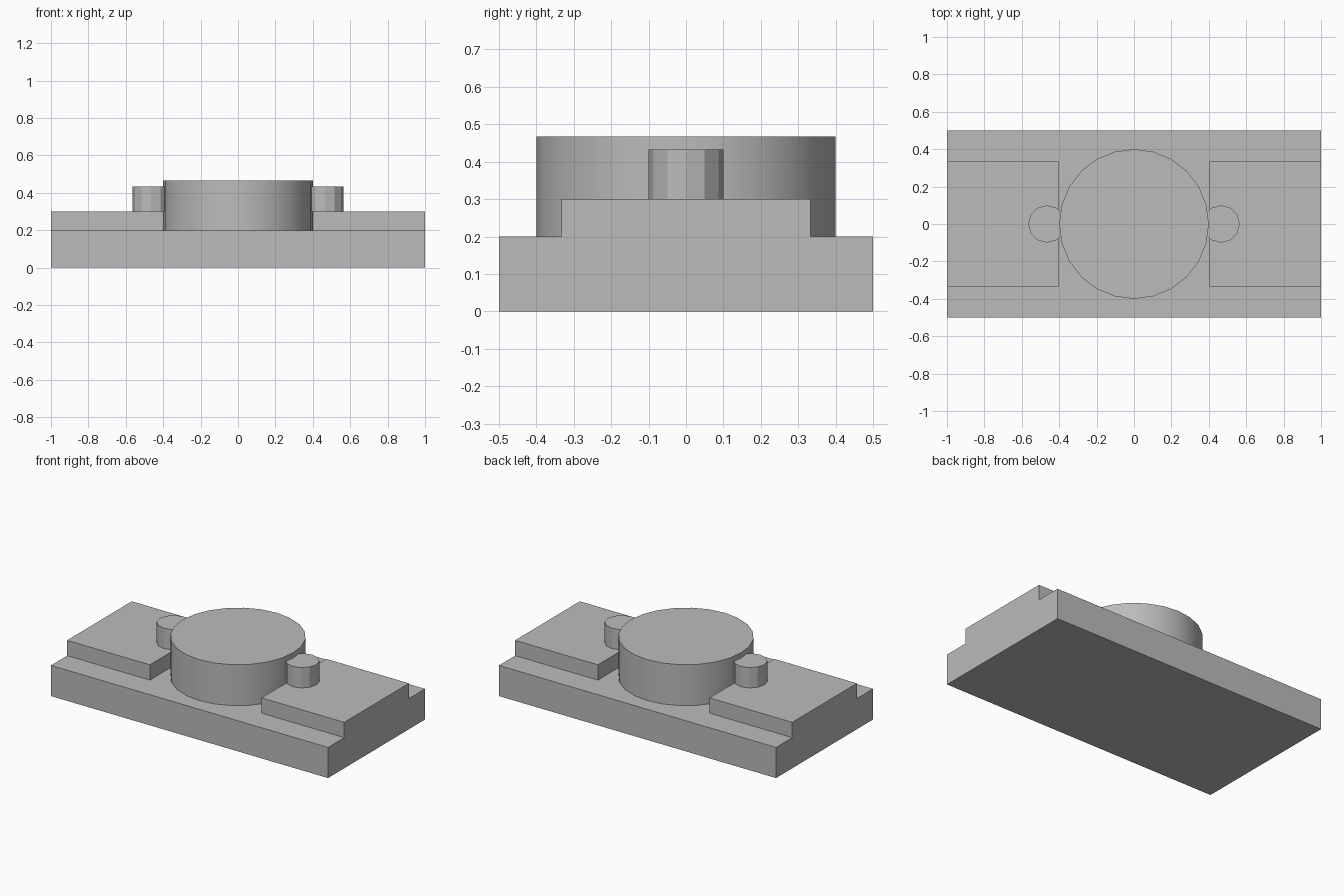
import bpy
import bmesh
from math import radians
from mathutils import Matrix, Vector

default_cube = bpy.data.objects.get("Cube")
if default_cube:
    bpy.data.objects.remove(default_cube, do_unlink=True)

# Single plain grey
GREY = (0.5, 0.5, 0.5, 1)
grey = bpy.data.materials.new("plain grey")
grey.use_nodes = True
grey.diffuse_color = GREY
grey.node_tree.nodes["Principled BSDF"].inputs["Base Color"].default_value = GREY


def add_part(name, bm, smooth=False):
    mesh = bpy.data.meshes.new(name)
    for face in bm.faces:
        face.smooth = smooth and abs(face.normal.z) < 0.5
    if smooth:
        for edge in bm.edges:
            edge.smooth = edge.calc_face_angle(0) < radians(30)
    bm.to_mesh(mesh)
    bm.free()
    mesh.materials.append(grey)
    obj = bpy.data.objects.new(name, mesh)
    bpy.context.collection.objects.link(obj)
    return obj


def box(name, low, high):
    low, high = Vector(low), Vector(high)
    bm = bmesh.new()
    place = Matrix.Translation((low + high) / 2) @ Matrix.Diagonal((high - low).to_4d())
    place[3][3] = 1
    bmesh.ops.create_cube(bm, size=1, matrix=place)
    return add_part(name, bm)


def cylinder(name, x, radius, bottom, top, sides, smooth=False):
    bm = bmesh.new()
    bmesh.ops.create_cone(
        bm, cap_ends=True, segments=sides, radius1=radius, radius2=radius,
        depth=top - bottom, matrix=Matrix.Translation((x, 0, (bottom + top) / 2)))
    bm.normal_update()
    return add_part(name, bm, smooth)


# Base slab and round centre platform
box("base_slab", (-1, -0.5, 0), (1, 0.5, 0.2))
cylinder("centre_disc", 0, 0.4, 0.2, 0.467, 24, smooth=True)

# Raised block and small peg on each side
for side, sign in (("left", 1), ("right", -1)):
    inner, outer = sorted((0.403 * sign, sign))
    box(side + "_raised_block", (inner, -0.333, 0.2), (outer, 0.333, 0.3))
    cylinder(side + "_peg", 0.465 * sign, 0.1, 0.3, 0.433, 12)
